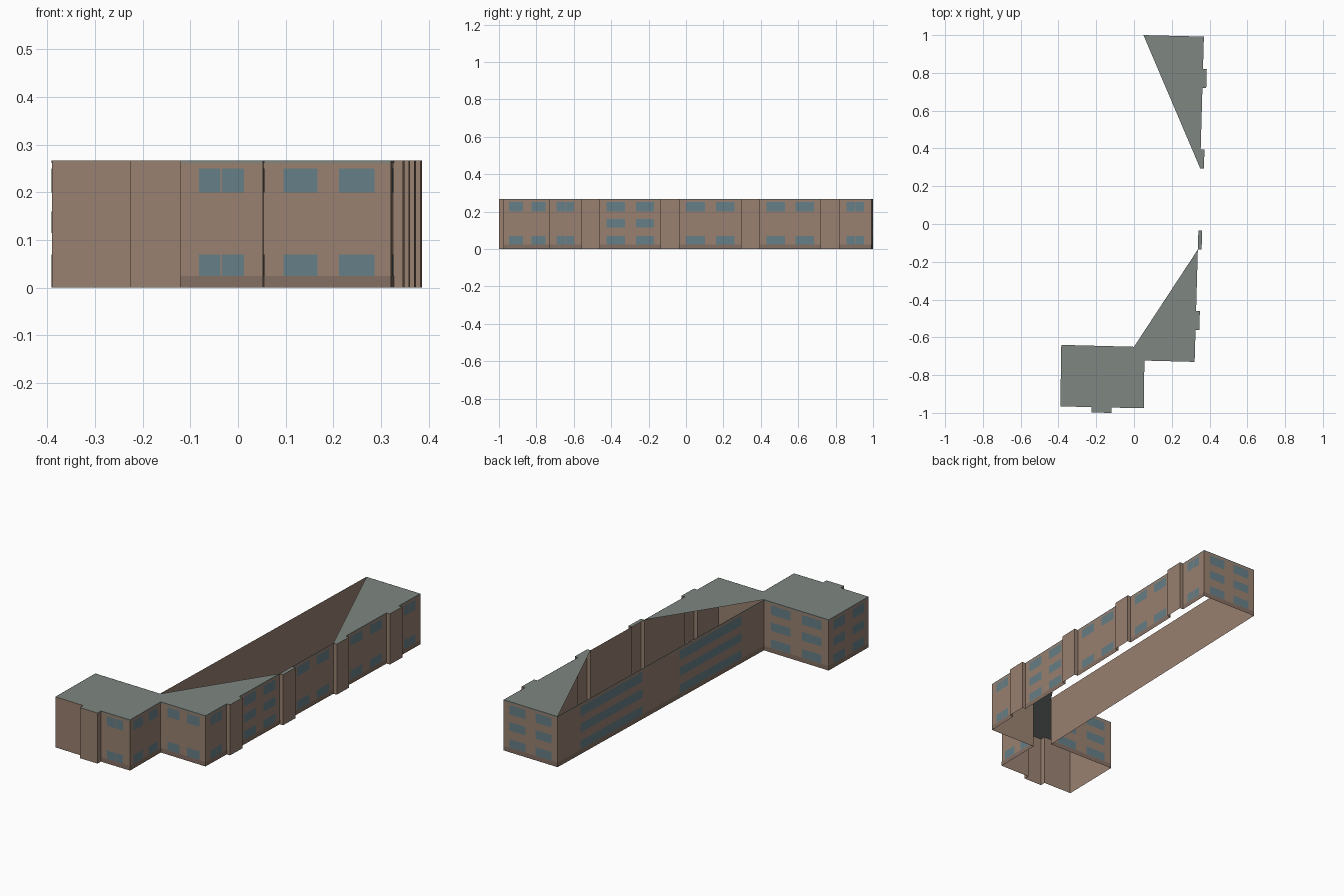
import bpy, bmesh
from mathutils import Vector

if "Cube" in bpy.data.objects:
    bpy.data.objects.remove(bpy.data.objects["Cube"])

H = 0.267
ROWS = [(0.025, 0.07), (0.115, 0.16), (0.20, 0.25)]
TWO, THREE = (0, 2), (0, 1, 2)

def material(name, rgb):
    m = bpy.data.materials.new(name)
    m.diffuse_color = (*rgb, 1)
    m.use_nodes = True
    m.node_tree.nodes["Principled BSDF"].inputs["Base Color"].default_value = m.diffuse_color
    return m

BRICK = material("brick", (0.32, 0.22, 0.165))
PLINTH = material("plinth", (0.23, 0.16, 0.125))
GLASS = material("glass", (0.13, 0.21, 0.24))
ROOF = material("roofing", (0.21, 0.24, 0.22))

def build(name, polys, mat):
    bm = bmesh.new()
    for p in polys:
        bm.faces.new([bm.verts.new(v) for v in p])
    bmesh.ops.remove_doubles(bm, verts=bm.verts, dist=1e-5)
    me = bpy.data.meshes.new(name)
    bm.to_mesh(me)
    bm.free()
    me.materials.append(mat)
    ob = bpy.data.objects.new(name, me)
    bpy.context.collection.objects.link(ob)
    return ob

def panel(a, b, f0, f1, z0, z1, out=0.0):
    """Upright rectangle along wall a-b, between fractions f0 and f1."""
    a, b = Vector((*a, 0)), Vector((*b, 0))
    d = b - a
    n = Vector((d.y, -d.x, 0)).normalized() * out
    p, q = a + d * f0 + n, a + d * f1 + n
    return [(p.x, p.y, z0), (q.x, q.y, z0), (q.x, q.y, z1), (p.x, p.y, z1)]

def east(y, out=0.0):
    """Point on the slightly skewed east front."""
    return (0.321 + (y + 0.73) * 0.0285 + out, y)

def bay(y0, y1):
    return [east(y0), east(y0, 0.02), east(y1, 0.02), east(y1)]

# Plan corners, counter-clockwise
bays = [bay(-0.56, -0.46), bay(-0.135, -0.035), bay(0.295, 0.395), bay(0.72, 0.82)]
sw, nw_block = (-0.39, -0.965), (-0.385, -0.64)
inner, north_w, north_e = (0.0, -0.65), (0.05, 1.0), east(0.992)
porch = [(-0.225, -0.97), (-0.225, -0.998), (-0.12, -1.0), (-0.12, -0.972)]
south = [(0.052, -0.975), (0.055, -0.723), east(-0.73)]
outline = [sw] + porch + south + sum(bays, []) + [north_e, north_w, inner, nw_block]

# Walls
build("outer_walls", [panel(a, b, 0, 1, 0, H)
      for a, b in zip(outline, outline[1:] + outline[:1])], BRICK)

# Windows: wall ends, storeys, column fractions
PAIR = [(0.11, 0.41), (0.59, 0.89)]
TWIN = [(0.22, 0.485), (0.505, 0.77)]
walls = [
    ("south_wall", porch[3], south[0], TWO, TWIN),
    ("corner_east_wall", south[0], south[1], TWO, PAIR),
    ("corner_south_wall", south[1], south[2], TWO, [(0.15, 0.42), (0.59, 0.87)]),
    ("east_wall_1", south[2], bays[0][0], TWO, TWIN),
    ("east_wall_2", bays[0][3], bays[1][0], THREE, PAIR),
    ("east_wall_3", bays[1][3], bays[2][0], TWO, PAIR),
    ("east_wall_4", bays[2][3], bays[3][0], TWO, PAIR),
    ("east_wall_5", bays[3][3], north_e, TWO, TWIN),
    ("north_wall", north_e, north_w, THREE, PAIR),
    ("courtyard_wall", north_w, inner, THREE, PAIR),
    ("block_north_wall", inner, nw_block, THREE, PAIR),
    ("block_west_wall", nw_block, sw, THREE, PAIR),
]
for name, a, b, storeys, cols in walls:
    build(name + "_windows", [panel(a, b, f0, f1, *ROWS[s], 0.0012)
          for s in storeys for f0, f1 in cols], GLASS)
    # Dark foot and grey edge under the roof
    build(name + "_plinth", [panel(a, b, 0, 1, 0, 0.024, 0.0006)], PLINTH)
    build(name + "_eaves", [panel(a, b, 0, 1, 0.261, H, 0.0006)], ROOF)

# Roof pieces, with the middle of the long wing left open
def roof(name, pts):
    build(name, [[(x, y, H) for x, y in pts]], ROOF)

roof("south_roof", [sw] + porch + south + bays[0] + [bays[1][0], inner, nw_block])
roof("north_roof", bays[2] + bays[3] + [north_e, north_w])
roof("bay_roof", bays[1])
